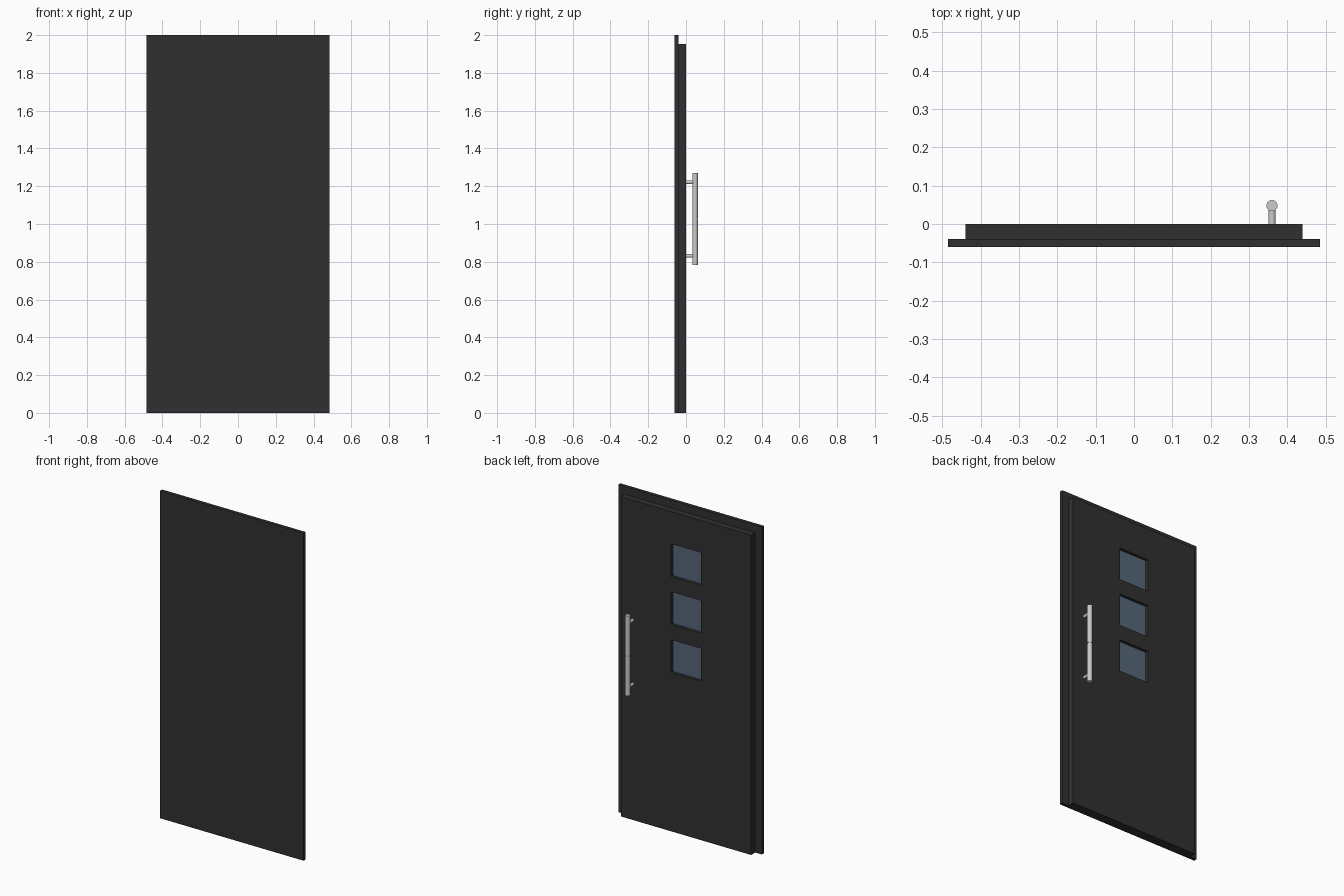
import bpy
from math import radians

if "Cube" in bpy.data.objects:
    bpy.data.objects.remove(bpy.data.objects["Cube"])


def material(name, rgb):
    m = bpy.data.materials.new(name)
    m.diffuse_color = (*rgb, 1)
    m.use_nodes = True
    m.node_tree.nodes["Principled BSDF"].inputs["Base Color"].default_value = m.diffuse_color
    return m


DARK = material("dark_paint", (0.03, 0.03, 0.03))
GLASS = material("blue_glass", (0.09, 0.135, 0.19))
STEEL = material("steel", (0.55, 0.55, 0.55))


def box(name, lo, hi, mat=None):
    size = [b - a for a, b in zip(lo, hi)]
    mid = [(a + b) / 2 for a, b in zip(lo, hi)]
    bpy.ops.mesh.primitive_cube_add(size=1, location=mid)
    o = bpy.context.object
    o.name = name
    o.scale = size
    bpy.ops.object.transform_apply(location=False, rotation=False, scale=True)
    if mat:
        o.data.materials.append(mat)
    return o


def rod(name, r, length, loc, rot=(0, 0, 0)):
    bpy.ops.mesh.primitive_cylinder_add(vertices=32, radius=r, depth=length,
                                        location=loc, rotation=rot)
    o = bpy.context.object
    o.name = name
    o.data.materials.append(STEEL)
    bpy.ops.object.shade_smooth_by_angle(angle=radians(35))
    return o


# Door: wide rear plate and narrower raised leaf
box("rear_plate", (-0.485, -0.06, 0), (0.485, -0.039, 2), DARK)
leaf = box("door_leaf", (-0.44, -0.039, 0), (0.44, 0, 1.953), DARK)

# Three recessed square windows
RECESS = 0.02
for i in range(3):
    z = 1.07 + 0.293 * i
    cutter = box(f"window_cutter_{i + 1}", (-0.1, -RECESS, z - 0.1), (0.1, 0.05, z + 0.1))
    cutter.hide_render = True
    cutter.hide_set(True)
    cut = leaf.modifiers.new(f"window_{i + 1}", 'BOOLEAN')
    cut.operation = 'DIFFERENCE'
    cut.solver = 'EXACT'
    cut.object = cutter
    box(f"window_pane_{i + 1}", (-0.1, -RECESS - 0.004, z - 0.1),
        (0.1, -RECESS + 0.002, z + 0.1), GLASS)

# Pull handle: two bar halves around a narrow joint, on two posts
HX, HY, HZ = 0.36, 0.048, 1.026
for side, label in ((1, "upper"), (-1, "lower")):
    rod(f"handle_bar_{label}", 0.0145, 0.241, (HX, HY, HZ + side * 0.1235))
    rod(f"handle_post_{label}", 0.0095, HY, (HX, HY / 2, HZ + side * 0.195),
        (radians(90), 0, 0))
rod("handle_joint", 0.0125, 0.02, (HX, HY, HZ))
